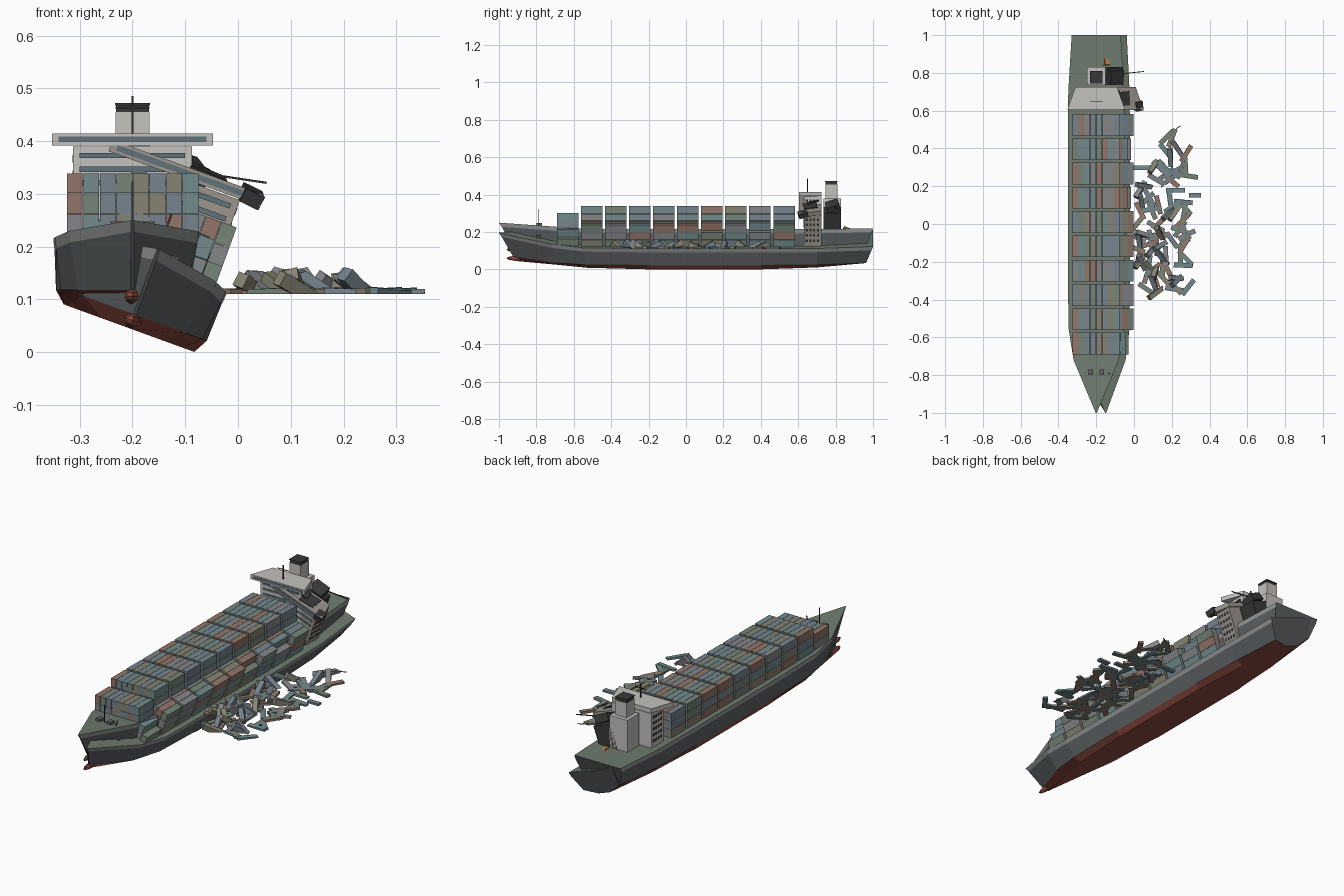
import bpy, bmesh, math, random
from mathutils import Matrix, Vector, Euler

if "Cube" in bpy.data.objects:
    bpy.data.objects.remove(bpy.data.objects["Cube"])

random.seed(7)
MATS = {}
COLORS = dict(
    hull=(.11, .12, .125), band=(.30, .31, .31), red=(.27, .07, .05), deck=(.16, .20, .16),
    white=(.55, .54, .52), glass=(.12, .17, .2), black=(.04, .04, .04), orange=(.5, .2, .07),
    burnt=(.33, .30, .27), c0=(.18, .23, .27), c1=(.29, .18, .14), c2=(.23, .24, .25),
    c3=(.17, .26, .27), c4=(.24, .23, .17), c5=(.18, .23, .19))


def mat(key):
    if key not in MATS:
        MATS[key] = bpy.data.materials.new(key)
        MATS[key].diffuse_color = (*COLORS[key], 1)
    return MATS[key]


def finish(bm, name, keys, m=Matrix()):
    bmesh.ops.recalc_face_normals(bm, faces=bm.faces)
    me = bpy.data.meshes.new(name)
    bm.to_mesh(me)
    bm.free()
    for k in keys:
        me.materials.append(mat(k))
    ob = bpy.data.objects.new(name, me)
    ob.matrix_world = m
    bpy.context.collection.objects.link(ob)
    return ob


def add_box(bm, x, y, z, rot=None, mi=0):
    """box from (lo, hi) ranges, optionally turned about its own centre"""
    c = Vector(((x[0]+x[1])/2, (y[0]+y[1])/2, (z[0]+z[1])/2))
    s = Matrix.Diagonal((x[1]-x[0], y[1]-y[0], z[1]-z[0], 1))
    r = Euler(rot).to_matrix().to_4x4() if rot else Matrix()
    vs = bmesh.ops.create_cube(bm, size=1, matrix=Matrix.Translation(c) @ r @ s)['verts']
    for f in {f for v in vs for f in v.link_faces}:
        f.material_index = mi
    return vs


def boxes(name, key, items, m):
    bm = bmesh.new()
    for it in items:
        add_box(bm, *it)
    return finish(bm, name, [key], m)


# y_top, y_bottom, deck half width, bottom half width, deck height
STATIONS = [(-1, -.90, .003, .002, .16), (-.72, -.70, .12, .055, .14), (-.55, -.53, .147, .105, .128),
            (-.2, -.2, .15, .13, .125), (.4, .4, .15, .13, .125), (.7, .7, .148, .10, .125),
            (1, .95, .13, .035, .13)]


def hull(pre, m):
    bm = bmesh.new()
    rings = []
    for yt, yb, wt, wb, d in STATIONS:
        ws = wb + (wt - wb) * .75
        low = d - .022
        mid = yb + (yt - yb) * .25
        up = yb + (yt - yb) * .85
        half = [(wb, yb, 0), (ws, mid, .028), (wt * .985, up, low), (wt, yt, d)]
        pts = half + [(-a, b, c) for a, b, c in reversed(half)]
        rings.append([bm.verts.new(p) for p in pts])
    kinds = [1, 0, 2, 3, 2, 0, 1, 1]
    for a, b in zip(rings, rings[1:]):
        for i in range(8):
            j = (i + 1) % 8
            bm.faces.new((a[i], a[j], b[j], b[i])).material_index = kinds[i]
    bm.faces.new(rings[0])
    bm.faces.new(rings[-1])
    finish(bm, pre + "hull", ['hull', 'red', 'band', 'deck'], m)
    # bulbous bow
    bm = bmesh.new()
    bmesh.ops.create_uvsphere(bm, u_segments=8, v_segments=6, radius=1,
                              matrix=Matrix.Translation((0, -.89, .016)) @ Matrix.Diagonal((.015, .07, .015, 1)))
    finish(bm, pre + "bulb", ['red'], m)


def containers(pre, m, wreck):
    bins = {i: [] for i in range(6)}
    cols, w, h = 8, .0313, .0417
    for bay in range(10):
        y0 = -.69 + bay * .1285
        base = .13 if bay == 0 else .125
        for c in range(cols):
            tiers = 2 if bay == 0 else 3
            if wreck and 0 < bay and c == 7 and random.random() < .15:
                tiers = 2
            x0 = -.125 + c * w
            for t in range(tiers):
                if bay == 0 and c in (0, 7) and t == 1 and wreck:
                    continue
                bins[random.randrange(6)].append(
                    ((x0 + .0006, x0 + w - .0006), (y0, y0 + .115), (base + t*h, base + (t+1)*h - .001)))
    for i, items in bins.items():
        boxes(f"{pre}containers_{i}", f"c{i}", items, m)


def superstructure(pre, m, wreck):
    wall = 'burnt' if wreck else 'white'
    # accommodation block and bridge with wings
    boxes(pre + "accommodation", wall, [((-.113, .113), (.63, .725), (.125, .30))], m)
    bm = bmesh.new()
    vs = add_box(bm, (-.153, .153), (.605, .725), (.302, .325))
    for v in vs:
        if v.co.y > .7:
            v.co.x *= .72
    finish(bm, pre + "bridge", [wall], m)
    boxes(pre + "window_strips", 'glass',
          [((-.14, .14), (.603, .61), (.308, .319))] +
          [((-.1, .1), (.627, .632), (z, z + .01)) for z in (.278, .252, .226)], m)
    # side portholes
    boxes(pre + "side_windows", 'black',
          [((s*.113 - .001, s*.113 + .001), (y, y + .011), (z, z + .014))
           for s in (-1, 1) for y in (.64, .66, .68, .70) for z in (.15, .18, .21, .24, .27)], m)
    # casing behind the accommodation
    boxes(pre + "engine_casing", 'black' if wreck else 'white',
          [((-.05, .05), (.735, .83), (.125, .29))], m)
    # small masts
    boxes(pre + "bow_mast", 'black', [((-.002, .002), (-.792, -.788), (.14, .232))], m)
    if not wreck:
        bm = bmesh.new()
        add_box(bm, (-.032, .032), (.745, .81), (.29, .365))
        add_box(bm, (-.031, .031), (.747, .808), (.365, .378), None, 1)
        add_box(bm, (-.033, .033), (.744, .811), (.378, .382), None, 1)
        finish(bm, pre + "funnel", ['white', 'black'], m)
        boxes(pre + "radar_mast", 'black', [((-.002, .002), (.648, .652), (.325, .396)),
                                            ((-.032, .032), (.648, .652), (.372, .375))], m)
    else:
        # collapsed funnel, torn plates and bent mast
        boxes(pre + "collapsed_parts", 'black', [
            ((.0, .075), (.625, .70), (.327, .331), (.1, .05, .1)),
            ((-.05, .02), (.64, .70), (.335, .340), (.2, -.1, .3)),
            ((-.035, .04), (.75, .82), (.29, .33), (.3, .1, .1)),
            ((.04, .15), (.80, .804), (.335, .339), (0, -.2, .1)),
            ((.11, .15), (.60, .65), (.30, .328), (.2, .1, .2))], m)
        # lifeboat
        bm = bmesh.new()
        add_box(bm, (-.017, .017), (.835, .905), (.15, .168), (-.35, 0, 0))
        vs = add_box(bm, (-.013, .013), (.84, .90), (.166, .184), (-.35, 0, 0))
        finish(bm, pre + "lifeboat", ['orange'], m)


def ship(pre, m, wreck):
    hull(pre, m)
    containers(pre, m, wreck)
    superstructure(pre, m, wreck)
    # hatch coaming, deck rail blocks
    boxes(pre + "bow_winches", 'hull', [((s*.03 - .012, s*.03 + .012), (-.80, -.77), (.13, .158))
                                        for s in (-1, 1)], m)


# upright ship and the listing wreck that overlaps it
ship("upright_", Matrix.Translation((-.2, 0, .09)), False)
ship("listing_", Matrix.Translation((-.205, 0, .045)) @ Matrix.Rotation(math.radians(20), 4, 'Y'), True)

# floating containers, cut off at the waterline
WATER = .11
piles = [bmesh.new() for _ in range(6)]
for n in range(85):
    y = random.uniform(-.38, .32)
    x = random.uniform(.01, .29 if abs(y) < .36 else .22)
    if n > 78:
        x, y = random.uniform(.15, .28), random.uniform(.33, .47)
    bm = piles[n % 6]
    yaw = random.uniform(0, math.pi)
    if n % 4 == 0:
        x = min(max(x, .03), .23)
        rot, z = (random.uniform(.3, .7), random.uniform(-.4, .4), yaw), .118
    else:
        rot, z = (random.uniform(-.06, .06), random.uniform(-.08, .08), yaw), .106
    add_box(bm, (x-.0125, x+.0125), (y-.05, y+.05), (z-.014, z+.014), rot)
# two pieces that mark the outer edge
add_box(piles[0], (.29, .3545), (.14, .165), (.1, .12), (0, 0, 0))
for i, bm in enumerate(piles):
    bmesh.ops.bisect_plane(bm, geom=bm.verts[:] + bm.edges[:] + bm.faces[:], plane_co=(0, 0, WATER),
                           plane_no=(0, 0, 1), clear_inner=True)
    bmesh.ops.holes_fill(bm, edges=[e for e in bm.edges if e.is_boundary])
    finish(bm, f"floating_containers_{i}", [f"c{i}"])

# thin scraps further off
boxes("debris_scraps", 'black', [((.22, .25), (.51, .514), (.11, .113), (0, 0, .5)),
                                 ((.14, .16), (.20, .205), (.11, .114), (0, 0, 1)),
                                 ((.27, .30), (-.20, -.195), (.11, .114), (0, 0, 2))], Matrix())

for m in bpy.data.materials:
    if m.users and not m.is_grease_pencil:
        m.use_nodes = True
        m.node_tree.nodes["Principled BSDF"].inputs["Base Color"].default_value = m.diffuse_color
